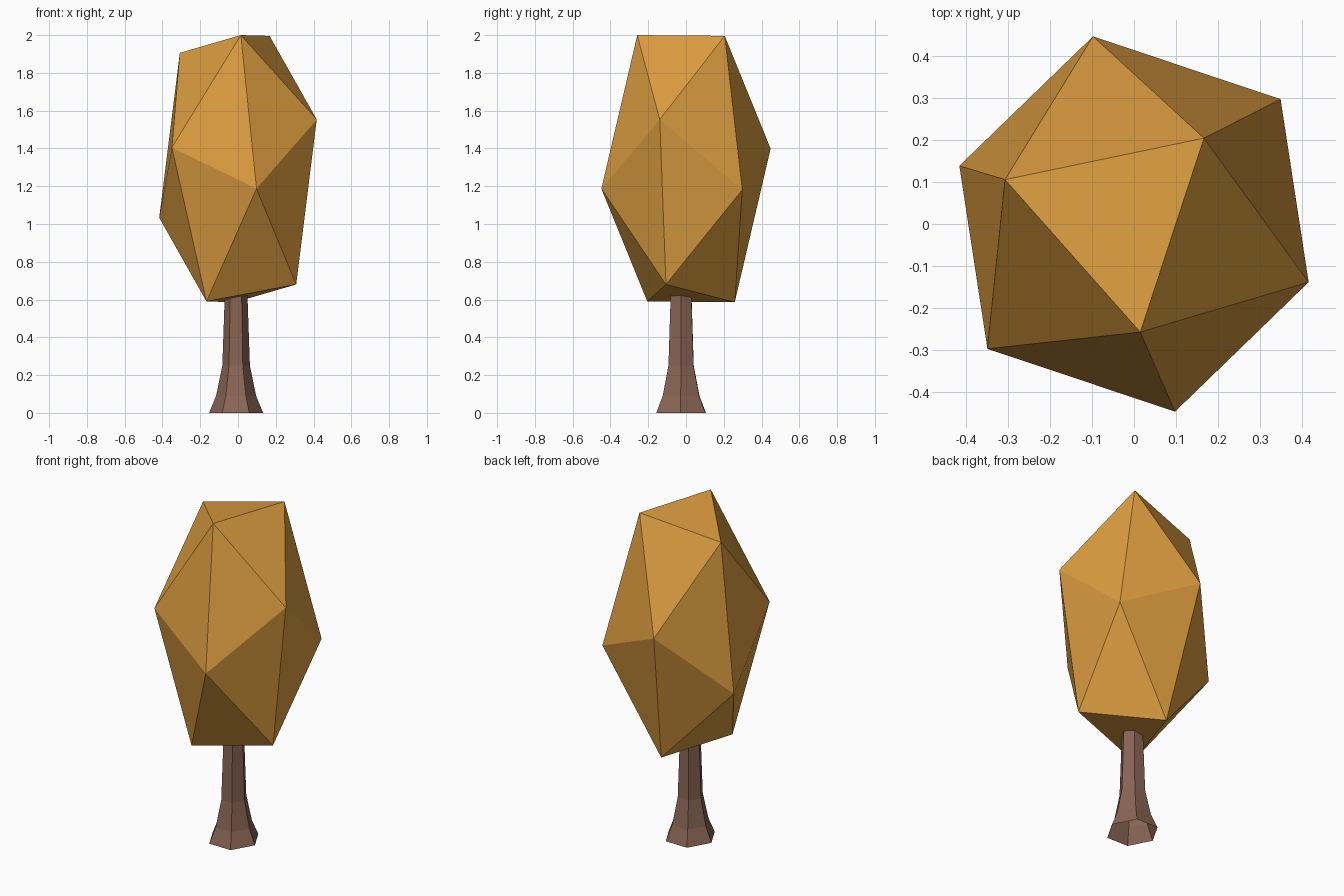
import bpy, bmesh, math
from mathutils import Vector

if "Cube" in bpy.data.objects:
    bpy.data.objects.remove(bpy.data.objects["Cube"])


def material(name, rgb):
    m = bpy.data.materials.new(name)
    m.diffuse_color = (*rgb, 1)
    m.use_nodes = True
    m.node_tree.nodes["Principled BSDF"].inputs["Base Color"].default_value = m.diffuse_color
    return m


def make_object(name, bm, mat):
    bmesh.ops.recalc_face_normals(bm, faces=bm.faces)
    mesh = bpy.data.meshes.new(name)
    bm.to_mesh(mesh)
    bm.free()
    mesh.materials.append(mat)
    obj = bpy.data.objects.new(name, mesh)
    bpy.context.collection.objects.link(obj)
    return obj


# Crown: tilted, stretched icosahedron, each corner mirrored through the centre
centre = Vector((0, 0, 1.293))
corners = [(0.015, -0.258, 0.707), (0.167, 0.205, 0.703), (-0.308, 0.106, 0.613),
           (0.417, -0.139, 0.26), (-0.35, -0.298, 0.112), (0.098, -0.448, -0.106)]
bm = bmesh.new()
for c in corners:
    bm.verts.new(centre + Vector(c))
    bm.verts.new(centre - Vector(c))
bmesh.ops.convex_hull(bm, input=bm.verts)
make_object("leaf_crown", bm, material("autumn_orange", (0.70, 0.33, 0.05)))

# Trunk: open six-sided tube flaring towards the ground (height, radius)
profile = [(0, 0.143), (0.09, 0.106), (0.25, 0.073), (0.625, 0.06)]
bm = bmesh.new()
rings = []
for z, r in profile:
    angles = [math.radians(60 * i - 1) for i in range(6)]
    rings.append([bm.verts.new((-0.01 + r * math.cos(a), -0.026 + r * math.sin(a) * 1.05, z))
                  for a in angles])
for low, high in zip(rings, rings[1:]):
    for i in range(6):
        j = (i + 1) % 6
        bm.faces.new((low[i], low[j], high[j], high[i]))
make_object("trunk", bm, material("bark_brown", (0.25, 0.13, 0.09)))
